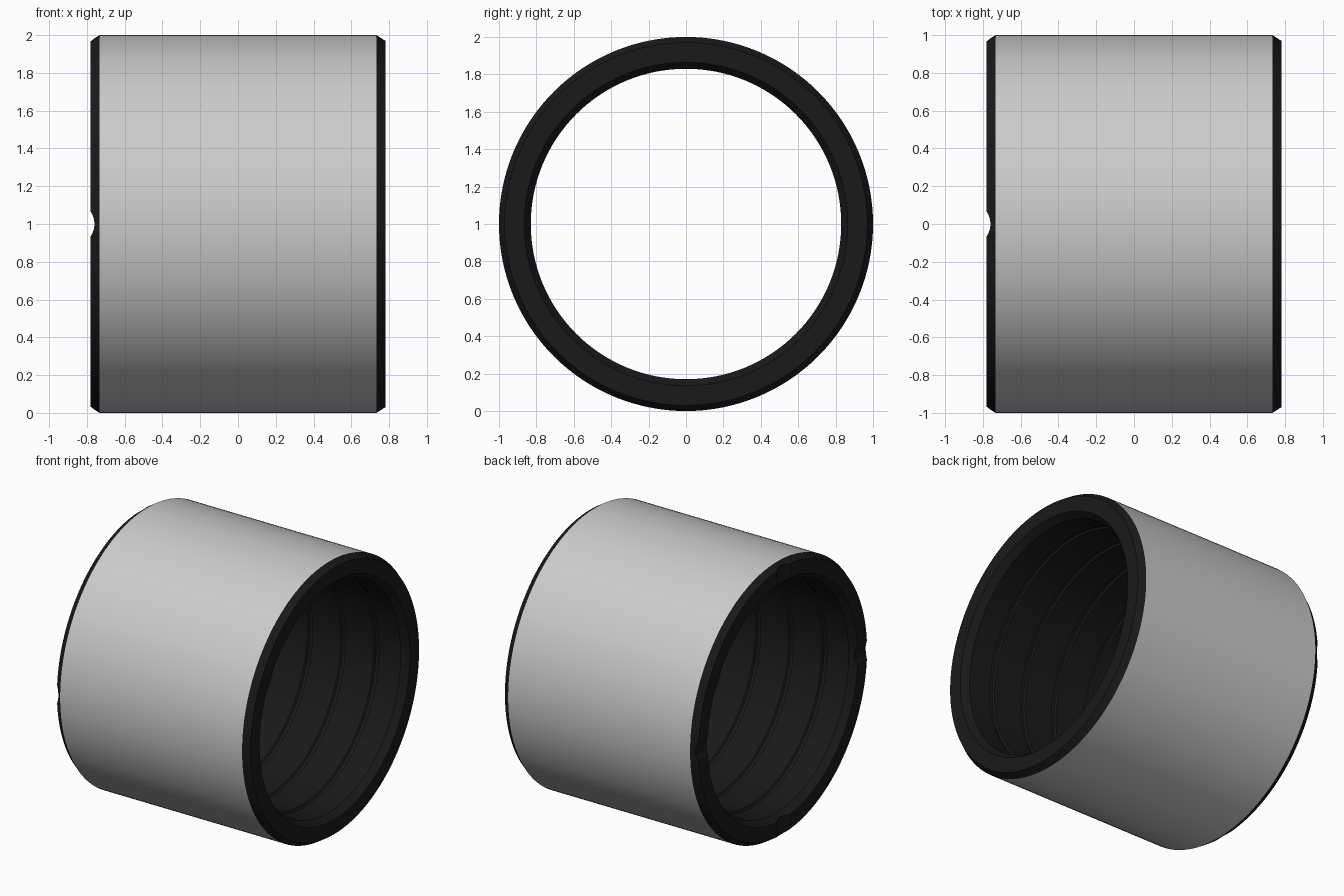
import bpy, bmesh, math

if "Cube" in bpy.data.objects:
    bpy.data.objects.remove(bpy.data.objects["Cube"])

SEGMENTS = 128
CENTRE_Z = 1.0


def material(name, value):
    m = bpy.data.materials.new(name)
    m.diffuse_color = (value, value, value, 1)
    m.use_nodes = True
    m.node_tree.nodes["Principled BSDF"].inputs["Base Color"].default_value = m.diffuse_color
    return m


def lathe_ring(name, profile):
    """Revolve a closed (x, radius) profile about the x axis."""
    bm = bmesh.new()
    rings = []
    for i in range(SEGMENTS):
        a = 2 * math.pi * i / SEGMENTS
        c, s = math.cos(a), math.sin(a)
        rings.append([bm.verts.new((x, r * c, CENTRE_Z + r * s)) for x, r in profile])
    n = len(profile)
    for i in range(SEGMENTS):
        p, q = rings[i], rings[(i + 1) % SEGMENTS]
        for j in range(n):
            k = (j + 1) % n
            bm.faces.new((p[j], p[k], q[k], q[j]))
    bmesh.ops.recalc_face_normals(bm, faces=bm.faces)
    mesh = bpy.data.meshes.new(name)
    bm.to_mesh(mesh)
    bm.free()
    obj = bpy.data.objects.new(name, mesh)
    bpy.context.collection.objects.link(obj)
    return obj


def select_only(obj):
    bpy.ops.object.select_all(action='DESELECT')
    obj.select_set(True)
    bpy.context.view_layer.objects.active = obj


# Outer metal sleeve
sleeve = lathe_ring("outer_sleeve", [(-0.733, 0.95), (-0.733, 1.0), (0.733, 1.0), (0.733, 0.95)])

# Dark liner: chamfered rims outside, five shallow grooves inside the bore
profile = [(-0.73, 0.83), (-0.78, 0.865), (-0.78, 0.97), (-0.733, 1.0), (-0.733, 0.95),
           (0.733, 0.95), (0.733, 1.0), (0.78, 0.97), (0.78, 0.865), (0.73, 0.83)]
for i in range(2, -3, -1):
    x = i * 0.267
    profile += [(x + 0.02, 0.83), (x + 0.012, 0.843), (x - 0.012, 0.843), (x - 0.02, 0.83)]
liner = lathe_ring("inner_liner", profile)
liner.data.materials.append(material("dark_liner", 0.01))

# Four rounded notches across the left rim
for rotation in ((0, 0, 0), (math.pi / 2, 0, 0)):
    bpy.ops.mesh.primitive_cylinder_add(vertices=64, radius=0.115, depth=3,
                                        location=(-0.875, 0, CENTRE_Z), rotation=rotation)
    cutter = bpy.context.object
    cutter.name = "notch_cutter"
    cutter.hide_render = True
    mod = liner.modifiers.new("notch", 'BOOLEAN')
    mod.operation = 'DIFFERENCE'
    mod.solver = 'EXACT'
    mod.object = cutter
    select_only(liner)
    bpy.ops.object.modifier_apply(modifier=mod.name)
    bpy.data.objects.remove(cutter, do_unlink=True)

# Smooth curved walls, crisp edges
for obj in (sleeve, liner):
    select_only(obj)
    bpy.ops.object.shade_smooth_by_angle(angle=math.radians(25))
